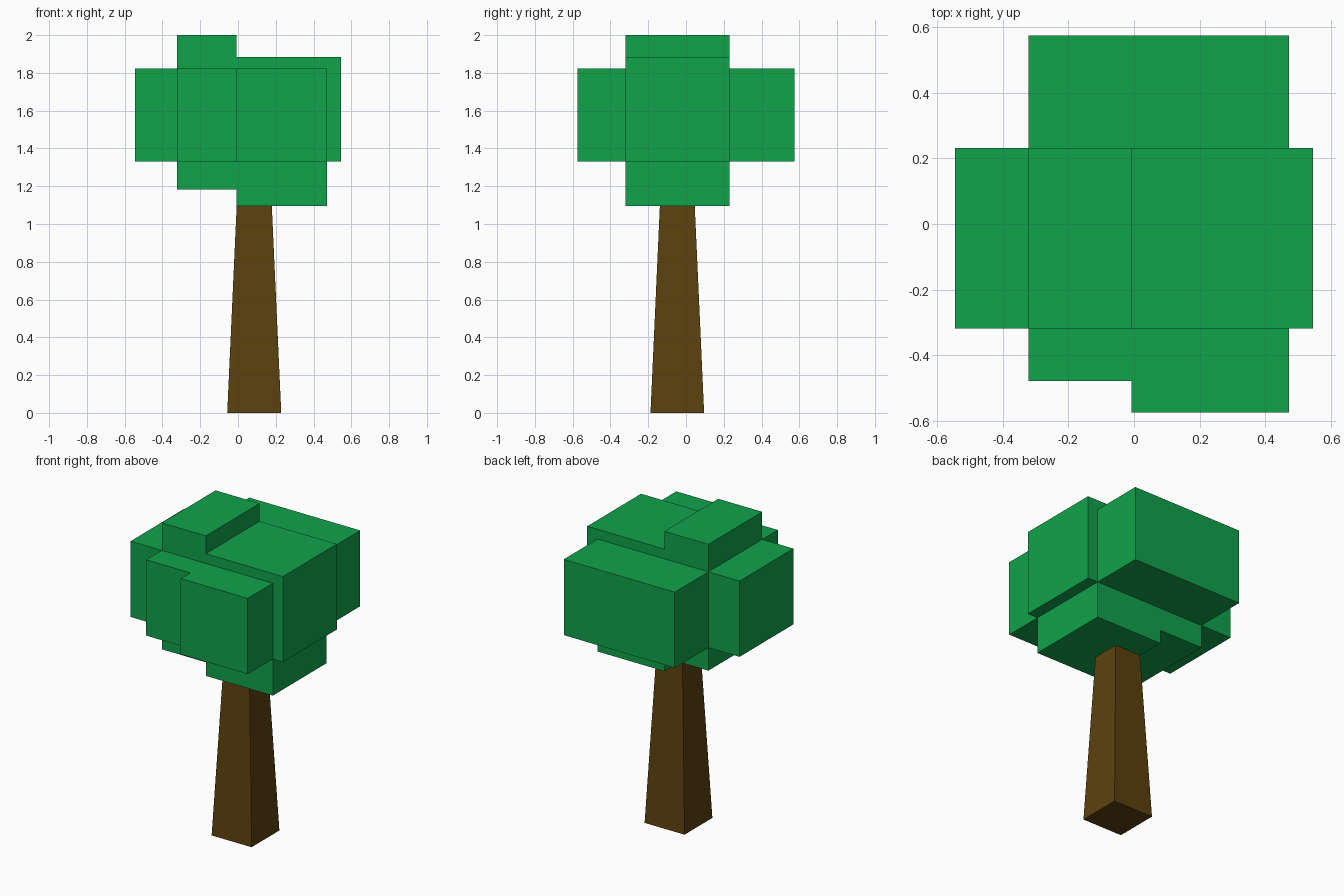
import bpy
import bmesh

cube = bpy.data.objects.get("Cube")
if cube:
    bpy.data.objects.remove(cube, do_unlink=True)


def make_material(name, color):
    mat = bpy.data.materials.new(name)
    mat.use_nodes = True
    mat.diffuse_color = color
    bsdf = next(n for n in mat.node_tree.nodes if n.type == "BSDF_PRINCIPLED")
    bsdf.inputs["Base Color"].default_value = color
    bsdf.inputs["Roughness"].default_value = 0.9
    return mat


leaf_green = make_material("leaf_green", (0.005, 0.366, 0.07, 1))
bark_brown = make_material("bark_brown", (0.107, 0.053, 0.004, 1))


def add_block(name, xs, ys, zs, mat, taper=1.0):
    """Box spanning three ranges, its top scaled about its centre by taper."""
    bm = bmesh.new()
    bmesh.ops.create_cube(bm, size=1)
    spans = (xs, ys, zs)
    for v in bm.verts:
        shrink = taper if v.co.z > 0 else 1
        for axis, (low, high) in enumerate(spans):
            scale = shrink if axis < 2 else 1
            v.co[axis] = (low + high) / 2 + v.co[axis] * (high - low) * scale
    mesh = bpy.data.meshes.new(name)
    bm.to_mesh(mesh)
    bm.free()
    mesh.materials.append(mat)
    obj = bpy.data.objects.new(name, mesh)
    bpy.context.collection.objects.link(obj)
    return obj


# Tapered square trunk
add_block("trunk", (-0.057, 0.229), (-0.188, 0.096), (0, 1.097), bark_brown, taper=0.65)

# Shared seams of the leaf blocks
WEST, MIDDLE, EAST = -0.322, -0.007, 0.472
FRONT, BACK = -0.319, 0.231
LOW, HIGH = 1.332, 1.822
core_y = (FRONT, BACK)
arm_z = (LOW, HIGH)

# Crown: tall core, offset core with its lower lobe, then the arms
crown = {
    "crown_tall_core": ((WEST, MIDDLE), core_y, (1.183, 2.0)),
    "crown_wide_core": ((MIDDLE, 0.545), core_y, (LOW, 1.885)),
    "crown_lower_lobe": ((MIDDLE, EAST), core_y, (1.095, LOW)),
    "crown_side_arm": ((-0.545, WEST), core_y, arm_z),
    "crown_front_short_arm": ((WEST, MIDDLE), (-0.478, FRONT), arm_z),
    "crown_front_long_arm": ((MIDDLE, EAST), (-0.575, FRONT), arm_z),
    "crown_back_arm": ((WEST, EAST), (BACK, 0.575), arm_z),
}
for name, spans in crown.items():
    add_block(name, *spans, leaf_green)
